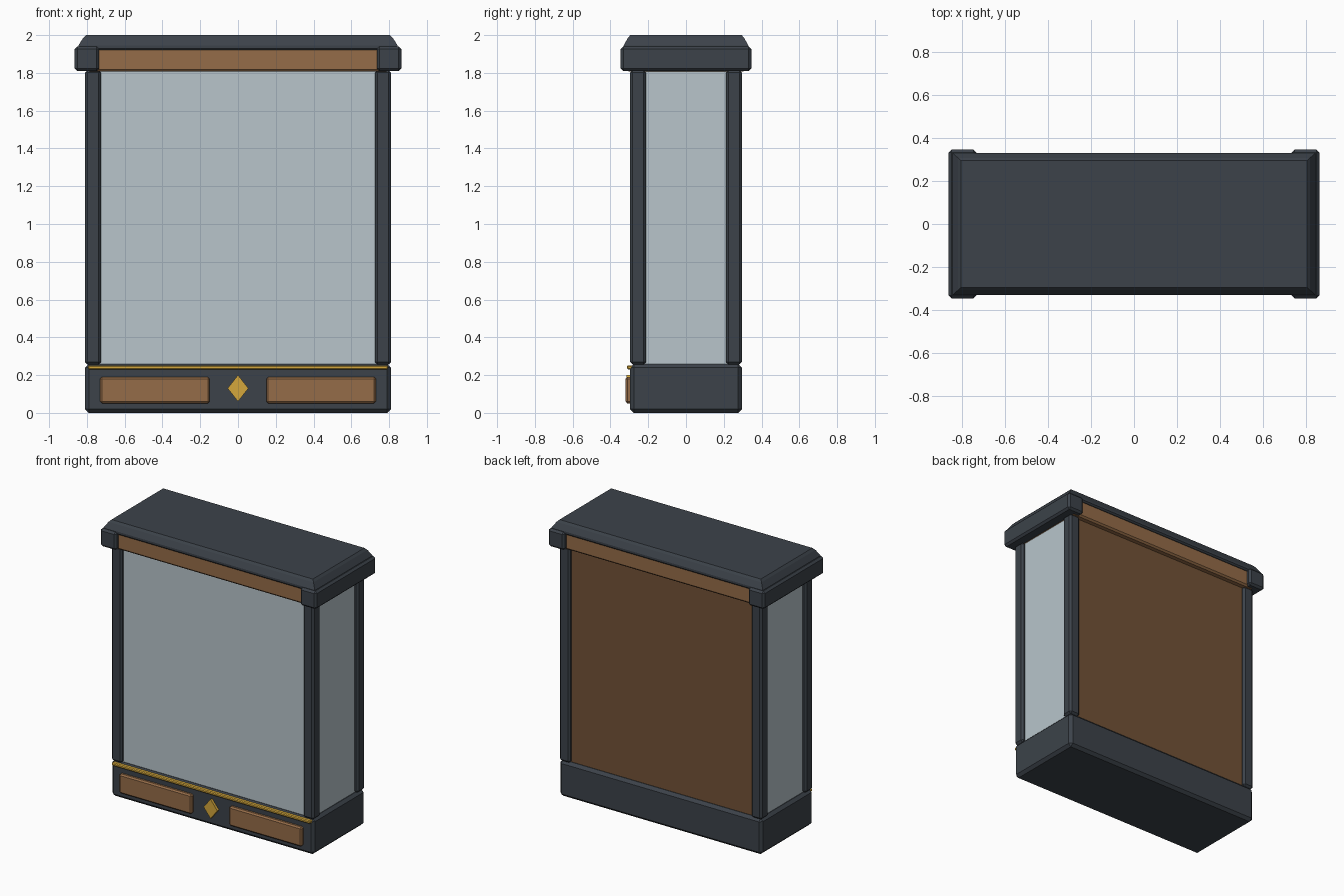
import bpy, bmesh
from math import pi

if "Cube" in bpy.data.objects:
    bpy.data.objects.remove(bpy.data.objects["Cube"])


def material(name, rgb):
    m = bpy.data.materials.new(name)
    m.diffuse_color = (*rgb, 1)
    m.use_nodes = True
    m.node_tree.nodes["Principled BSDF"].inputs["Base Color"].default_value = m.diffuse_color
    return m


DARK = material("dark_paint", (0.045, 0.055, 0.068))
WOOD = material("wood", (0.30, 0.15, 0.065))
BACK = material("dark_wood", (0.17, 0.085, 0.037))
GOLD = material("brass", (0.66, 0.39, 0.045))
GLASS = material("glass", (0.48, 0.56, 0.60))


def box(name, x, y, z, mat, bevel=0.0):
    """Box given by (min, max) ranges, with a one-segment chamfer."""
    bpy.ops.mesh.primitive_cube_add(size=1, location=[sum(r) / 2 for r in (x, y, z)])
    ob = bpy.context.object
    ob.name = name
    ob.scale = [r[1] - r[0] for r in (x, y, z)]
    bpy.ops.object.transform_apply(location=False, rotation=False, scale=True)
    ob.data.materials.append(mat)
    if bevel:
        mod = ob.modifiers.new("chamfer", "BEVEL")
        mod.width = bevel
        mod.segments = 1
    return ob


def span(a, b, side):
    """Range a..b mirrored to the given side."""
    return tuple(sorted((a * side, b * side)))


# Plinth
box("base", (-0.81, 0.81), (-0.296, 0.296), (0, 0.26), DARK, 0.02)

# Corner posts, side panes, side caps and base panels
for sx, side in ((-1, "left"), (1, "right")):
    for sy, end in ((-1, "front"), (1, "back")):
        box(f"{end}_{side}_post", span(0.725, 0.81, sx), span(0.212, 0.296, sy),
            (0.255, 1.815), DARK, 0.014)
    box(f"{side}_glass", span(0.77, 0.785, sx), (-0.265, 0.265), (0.25, 1.83), GLASS)
    box(f"{side}_cap", span(0.735, 0.865, sx), (-0.346, 0.346), (1.81, 1.94), DARK, 0.014)
    box(f"{side}_base_panel", span(0.15, 0.73, sx), (-0.32, -0.28), (0.05, 0.19), WOOD, 0.01)

# Front pane and back board
box("front_glass", (-0.76, 0.76), (-0.272, -0.257), (0.25, 1.83), GLASS)
box("back_board", (-0.76, 0.76), (0.252, 0.272), (0.25, 1.83), BACK)

# Wooden frieze under the roof
box("frieze", (-0.797, 0.797), (-0.315, 0.315), (1.807, 1.935), WOOD, 0.012)

# Roof: stacked rectangular rings (half x, half y, z)
bm = bmesh.new()
rings = []
for hx, hy, z in ((0.835, 0.32, 1.92), (0.845, 0.33, 1.93), (0.845, 0.33, 1.945),
                  (0.82, 0.308, 1.985), (0.805, 0.295, 2.0)):
    rings.append([bm.verts.new((sx * hx, sy * hy, z))
                  for sx, sy in ((-1, -1), (1, -1), (1, 1), (-1, 1))])
for lo, hi in zip(rings, rings[1:]):
    for i in range(4):
        j = (i + 1) % 4
        bm.faces.new((lo[i], lo[j], hi[j], hi[i]))
bm.faces.new(rings[0][::-1])
bm.faces.new(rings[-1])
mesh = bpy.data.meshes.new("roof")
bm.to_mesh(mesh)
bm.free()
roof = bpy.data.objects.new("roof", mesh)
mesh.materials.append(DARK)
bpy.context.collection.objects.link(roof)

# Brass strip and diamond on the plinth
box("brass_strip", (-0.795, 0.795), (-0.312, -0.28), (0.23, 0.252), GOLD, 0.006)
bpy.ops.mesh.primitive_cylinder_add(vertices=4, radius=1, depth=0.035,
                                    location=(0, -0.2975, 0.13), rotation=(pi / 2, 0, 0))
diamond = bpy.context.object
diamond.name = "brass_diamond"
diamond.scale = (0.055, 0.07, 1)
bpy.ops.object.transform_apply(location=False, rotation=False, scale=True)
diamond.data.materials.append(GOLD)
